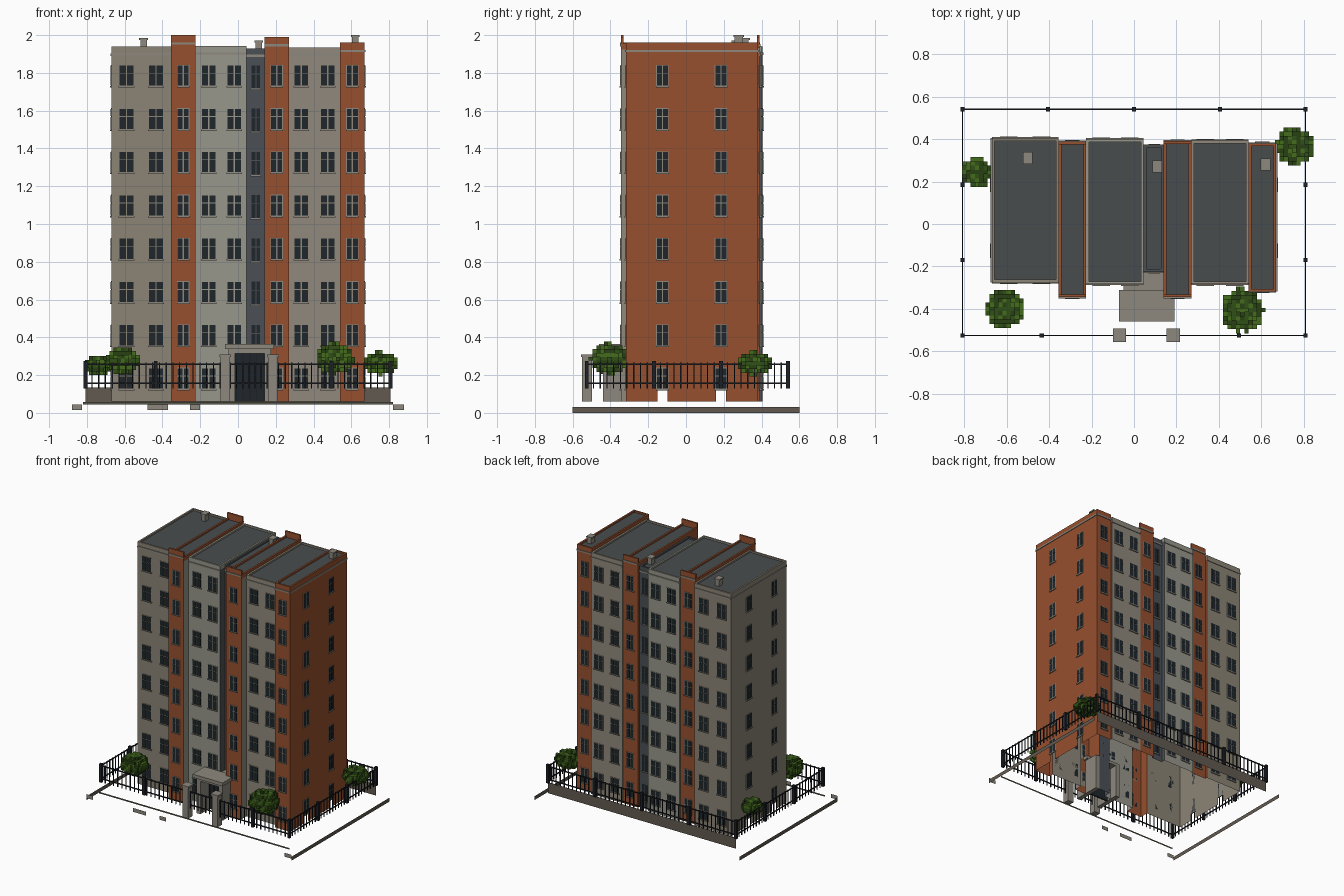
import bpy, bmesh, math

if "Cube" in bpy.data.objects:
    bpy.data.objects.remove(bpy.data.objects["Cube"])

parts = {}
COL = {
    "stone": (.26, .23, .18), "pale": (.31, .31, .26), "beige": (.28, .25, .20),
    "brick": (.31, .08, .028), "slate": (.07, .08, .09), "roof": (.065, .073, .076),
    "glass": (.013, .019, .023), "iron": (.012, .014, .018), "trim": (.27, .25, .21),
    "base": (.12, .10, .08), "kerb": (.10, .10, .07),
    "leaf_a": (.03, .08, .008), "leaf_b": (.06, .15, .012), "leaf_c": (.02, .05, .006),
}


def bm_for(name, mat):
    return parts.setdefault(name, (bmesh.new(), mat))[0]


def quad(name, mat, pts):
    bm = bm_for(name, mat)
    bm.faces.new([bm.verts.new(p) for p in pts])


def box(name, mat, x0, x1, y0, y1, z0, z1):
    bm = bm_for(name, mat)
    v = [bm.verts.new((x, y, z)) for x in sorted((x0, x1))
         for y in sorted((y0, y1)) for z in sorted((z0, z1))]
    for f in ((0, 1, 3, 2), (4, 6, 7, 5), (0, 4, 5, 1), (2, 3, 7, 6), (0, 2, 6, 4), (1, 5, 7, 3)):
        bm.faces.new([v[i] for i in f])


def wall_y(name, mat, x0, x1, y, z0, z1, s):
    p = [(x0, y, z0), (x1, y, z0), (x1, y, z1), (x0, y, z1)]
    quad(name, mat, p if s < 0 else p[::-1])


def wall_x(name, mat, x, y0, y1, z0, z1, s):
    p = [(x, y0, z0), (x, y1, z0), (x, y1, z1), (x, y0, z1)]
    quad(name, mat, p if s > 0 else p[::-1])


def face_box(name, mat, axis, s, p, u0, u1, z0, z1, d):
    if axis == "y":
        box(name, mat, u0, u1, p, p + s * d, z0, z1)
    else:
        box(name, mat, p, p + s * d, u0, u1, z0, z1)


def window(axis, s, p, u, z, w, h, mat):
    a, b, m = z - h / 2, z + h / 2, z + h * .12
    face_box("window_frames_" + mat, mat, axis, s, p, u - w / 2 - .004, u + w / 2 + .004, a - .003, b + .004, .003)
    for l, r in ((u - w / 2, u - .003), (u + .003, u + w / 2)):
        for lo, hi in ((a, m - .002), (m + .002, b)):
            face_box("window_panes", "glass", axis, s, p, l, r, lo, hi, .005)
    face_box("window_sills", "trim", axis, s, p, u - w / 2 - .005, u + w / 2 + .005, a - .01, a - .002, .008)


# Building bays: x0, x1, front y, back y, wall top, end parapet top, material, windows, window width
bays = [
    (-.67, -.355, -.275, .405, 1.94, 1.94, "stone", (-.59, -.435), .074),
    (-.355, -.225, -.345, .388, 1.96, 2.0, "brick", (-.29,), .058),
    (-.225, .045, -.283, .4, 1.942, 1.942, "pale", (-.155, -.02), .072),
    (.045, .14, -.225, .37, 1.93, 1.93, "slate", (.095,), .045),
    (.14, .27, -.345, .39, 1.955, 1.99, "brick", (.205,), .058),
    (.27, .54, -.283, .393, 1.935, 1.935, "beige", (.335, .475), .072),
    (.54, .67, -.318, .38, 1.96, 1.96, "brick", (.605,), .058),
]
Z0, RIM = .06, .013
rows = [1.785 - i * .229 for i in range(8)]
for i, (x0, x1, yf, yb, top, end, mat, cols, w) in enumerate(bays):
    n = f"bay_walls_{i}"
    low = top - .03
    for y, s in ((yf, -1), (yb, 1)):
        wall_y(n, mat, x0, x1, y, Z0, low, s)
        # parapets and cornice bands
        box(n, mat, x0, x1, y, y - s * RIM, low, end)
        bx = "trim" if mat != "slate" else "slate"
        zb = end - .045 if mat != "brick" else end - .05
        box("cornice_bands", bx, x0, x1, y - s * .004, y + s * .005, zb, zb + .012)
        for u in cols:
            for z in rows:
                if mat == "slate" and s < 0 and z < .3:
                    continue
                window("y", s, y, u, z - (.005 if mat == "slate" else 0), w,
                       .12 if mat == "slate" else .106, "trim" if mat == "brick" else mat)
    for x, s in ((x0, 1), (x1, -1)):
        box(n, mat, x, x + s * RIM, yf, yb, low, top)
    r = top - .012
    quad("roof_deck", "roof", [(x0, yf, r), (x1, yf, r), (x1, yb, r), (x0, yb, r)])
    # step walls between neighbouring bays
    if i:
        p = bays[i - 1]
        for k, s in ((2, -1), (3, 1)):
            prev, cur = p[k] * s, (yf, yb)[k - 2] * s
            o = p if prev > cur else bays[i]
            wall_x(n, o[6], x0, min(p[k], o[k], bays[i][k]), max(p[k], bays[i][k]), Z0, o[4] - .03,
                   1 if prev > cur else -1)

# End walls with gaps below the lowest windows
for b, x, s in ((bays[0], -.67, -1), (bays[-1], .67, 1)):
    ys = (-.125, .185)
    g = .027
    edges = [b[2], ys[0] - g, ys[0] + g, ys[1] - g, ys[1] + g, b[3]]
    wall_x("end_walls_" + b[6], b[6], x, b[2], b[3], .135, b[4] - .03, s)
    for k in (0, 2, 4):
        wall_x("end_walls_" + b[6], b[6], x, edges[k], edges[k + 1], Z0, .135, s)
    box("cornice_bands", "trim", x, x + s * .005, b[2], b[3], b[4] - .05, b[4] - .038)
    for y in ys:
        for z in rows:
            window("x", s, x, y, z, .058, .106, "trim")

# Roof vents
for x, y, z in ((-.5, .31, 1.975), (.11, .27, 1.962), (.62, .28, 1.99)):
    box("roof_vents", "trim", x - .017, x + .017, y - .022, y + .022, 1.9, z)
    box("roof_vents", "trim", x - .023, x + .023, y - .028, y + .028, z, z + .01)

# Entrance porch
box("porch_canopy", "trim", -.07, .19, -.46, -.31, .338, .365)
box("porch_lintel", "trim", -.05, .175, -.44, -.225, .315, .338)
for x0, x1 in ((-.05, -.015), (.14, .175)):
    box("porch_side_walls", "trim", x0, x1, -.44, -.225, Z0, .32)
box("entrance_door", "glass", -.015, .14, -.33, -.32, Z0, .315)
for x in (-.012, .026, .062, .098, .137):
    box("door_bars", "iron", x - .003, x + .003, -.336, -.33, Z0, .315)

# Gate piers with caps
for x in (-.068, .185):
    box("gate_piers", "trim", x - .025, x + .025, -.55, -.498, Z0, .295)
    box("gate_pier_caps", "trim", x - .031, x + .031, -.556, -.492, .295, .31)

# Iron fence: posts, rails and bars
FX, FY0, FY1 = .808, -.525, .54


def fence(a, b):
    (xa, ya), (xb, yb) = a, b
    n = round(math.hypot(xb - xa, yb - ya) / .035)
    for z in (.158, .258):
        box("fence_rails", "iron", min(xa, xb) - .003, max(xa, xb) + .003,
            min(ya, yb) - .003, max(ya, yb) + .003, z - .004, z + .004)
    for i in range(n + 1):
        x, y = xa + (xb - xa) * i / n, ya + (yb - ya) * i / n
        box("fence_bars", "iron", x - .003, x + .003, y - .003, y + .003, .13, .266)


fence((-FX, FY1), (FX, FY1))
for sx in (-FX, FX):
    fence((sx, FY0), (sx, FY1))
fence((-FX, FY0), (-.095, FY0))
fence((.215, FY0), (FX, FY0))
fence((-.04, FY0), (.155, FY0))
posts = [(s * FX, y) for s in (-1, 1) for y in (FY0, -.17, .185, FY1)]
posts += [(x, FY1) for x in (-.405, 0, .405)] + [(-.435, FY0), (.495, FY0)]
for x, y in posts:
    box("fence_posts", "iron", x - .01, x + .01, y - .01, y + .01, .13, .274)

# Fence base wall, ground edging and kerb pieces
wall_y("back_base_wall", "base", -FX, FX, FY1, .05, .135, 1)
wall_y("front_edging", "kerb", -.82, .82, -.537, .045, .057, -1)
for s in (-1, 1):
    wall_x("side_edging", "base", s * .88, -.6, .6, 0, .03, s)
for a, b in ((-.88, -.825), (-.48, -.37), (-.255, -.2), (.82, .88)):
    wall_y("kerb_pieces", "trim", a, b, -.6, .015, .045, -1)

# Blocky shrubs: exposed faces of stacked cubes inside an ellipsoid
for cx, cy, cz, r, rz in ((-.74, .245, .25, .07, .052), (-.61, -.4, .277, .09, .072),
                          (.51, -.405, .287, .1, .082), (.755, .365, .262, .088, .06)):
    c = .02
    n = int(r / c) + 2

    def full(i, j, k):
        wob = .9 + .2 * (((i * 7 + j * 13 + k * 5) * 37) % 11) / 10
        return (i * c / r) ** 2 + (j * c / r) ** 2 + (k * c / rz) ** 2 <= wob

    cells = [(i, j, k) for i in range(-n, n + 1) for j in range(-n, n + 1) for k in range(-n, n + 1)
             if full(i, j, k)]
    for i, j, k in cells:
        t = ("leaf_a", "leaf_b", "leaf_c")[(i * i * 3 + j * 5 + k * 7 + i * j) % 3]
        for ax in range(3):
            for s in (-1, 1):
                d = [0, 0, 0]
                d[ax] = s
                if full(i + d[0], j + d[1], k + d[2]):
                    continue
                pts = []
                for p, q in ((-1, -1), (1, -1), (1, 1), (-1, 1)):
                    o = [0, 0, 0]
                    o[ax], o[(ax + 1) % 3], o[(ax + 2) % 3] = s, p, q
                    pts.append((cx + (i + o[0] / 2) * c, cy + (j + o[1] / 2) * c, cz + (k + o[2] / 2) * c))
                quad("shrubs_" + t, t, pts if s > 0 else pts[::-1])

# Turn the collected parts into objects
mats = {}
for k, v in COL.items():
    mats[k] = bpy.data.materials.new(k)
    mats[k].diffuse_color = (*v, 1)
for name, (bm, mat) in parts.items():
    me = bpy.data.meshes.new(name)
    bm.to_mesh(me)
    bm.free()
    me.materials.append(mats[mat])
    bpy.context.collection.objects.link(bpy.data.objects.new(name, me))

for m in bpy.data.materials:
    if m.users and not m.is_grease_pencil:
        m.use_nodes = True
        m.node_tree.nodes["Principled BSDF"].inputs["Base Color"].default_value = m.diffuse_color
